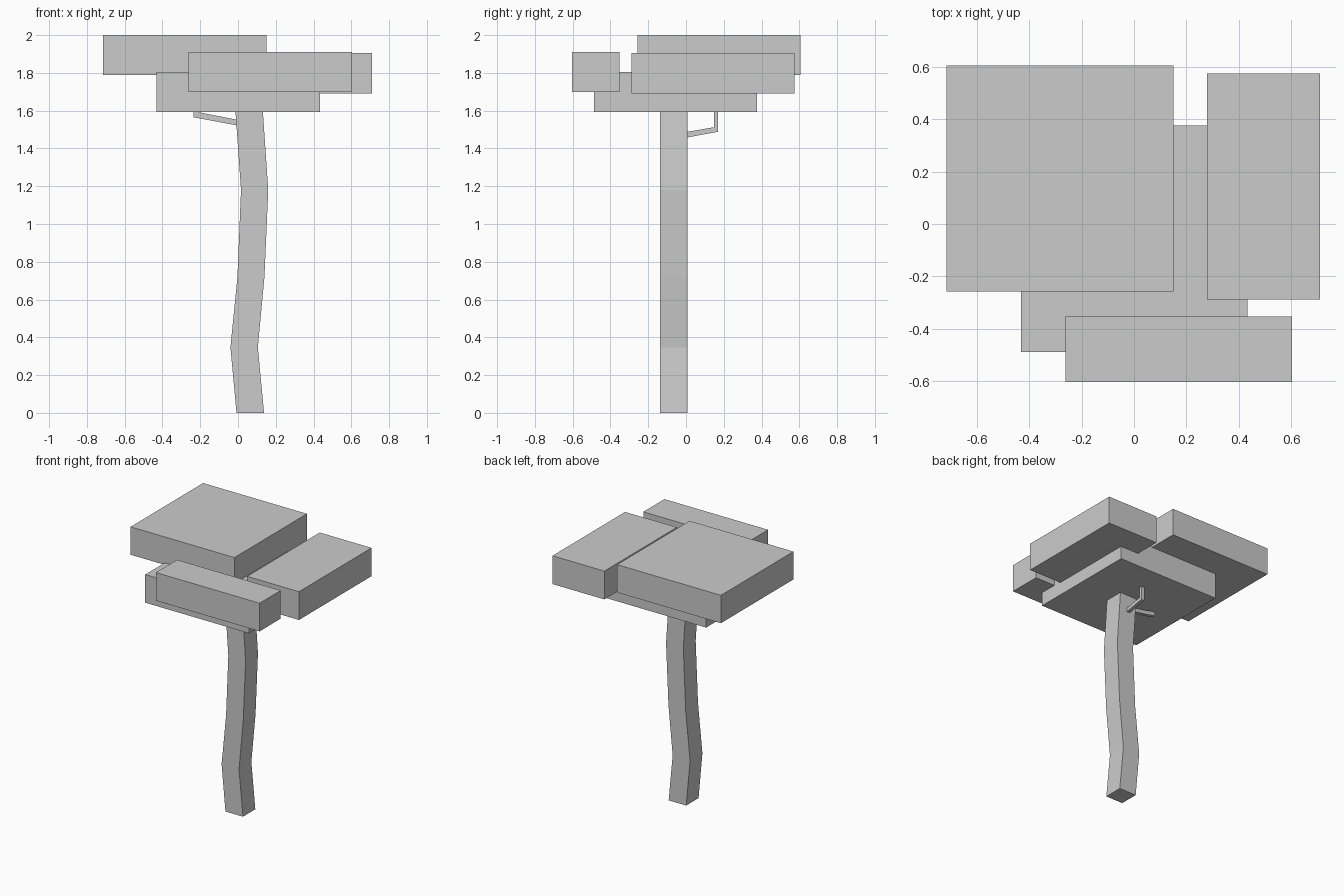
import bpy, bmesh

if "Cube" in bpy.data.objects:
    bpy.data.objects.remove(bpy.data.objects["Cube"])


def finish(name, bm):
    bmesh.ops.recalc_face_normals(bm, faces=bm.faces)
    mesh = bpy.data.meshes.new(name)
    bm.to_mesh(mesh)
    bm.free()
    ob = bpy.data.objects.new(name, mesh)
    bpy.context.collection.objects.link(ob)
    return ob


def box(name, x, y, z):
    """Axis-aligned box from (min, max) ranges."""
    bm = bmesh.new()
    bmesh.ops.create_cube(bm, size=1)
    for v in bm.verts:
        v.co = [(r[0] + r[1]) / 2 + c * (r[1] - r[0]) for r, c in zip((x, y, z), v.co)]
    return finish(name, bm)


def bent_bar(name, pairs, depth, plane="xz"):
    """Rectangular bar bent in one vertical plane; pairs are its two edge points."""
    bm = bmesh.new()
    rings = []
    for a, b in pairs:
        pts = [(a, depth[0]), (b, depth[0]), (b, depth[1]), (a, depth[1])]
        rings.append([bm.verts.new((p[0], d, p[1]) if plane == "xz" else (d, p[0], p[1]))
                      for p, d in pts])
    for r, s in zip(rings, rings[1:]):
        for i in range(4):
            j = (i + 1) % 4
            bm.faces.new((r[i], r[j], s[j], s[i]))
    bm.faces.new(rings[0])
    bm.faces.new(rings[-1])
    return finish(name, bm)


# Leaning trunk: (height, left edge, right edge)
trunk = [(0, -0.008, 0.138), (0.347, -0.04, 0.105), (0.72, -0.003, 0.14),
         (1.18, 0.016, 0.16), (1.605, -0.014, 0.131)]
bent_bar("trunk", [((l, z), (r, z)) for z, l, r in trunk], (-0.138, 0.009))

# Twigs bending up into the canopy
bent_bar("left_twig", [((0.0, 1.521), (0.0, 1.551)),
                       ((-0.235, 1.565), (-0.21, 1.592)),
                       ((-0.235, 1.605), (-0.21, 1.605))], (-0.078, -0.052))
bent_bar("back_twig", [((0.0, 1.457), (0.0, 1.487)),
                       ((0.169, 1.488), (0.147, 1.512)),
                       ((0.169, 1.605), (0.147, 1.605))], (0.047, 0.073), "yz")

# Canopy blocks
box("lower_leaves", (-0.431, 0.434), (-0.488, 0.376), (1.593, 1.805))
box("top_leaves", (-0.715, 0.150), (-0.257, 0.606), (1.79, 2.0))
box("right_leaves", (0.278, 0.710), (-0.289, 0.575), (1.692, 1.905))
box("front_leaves", (-0.261, 0.603), (-0.604, -0.353), (1.698, 1.91))
